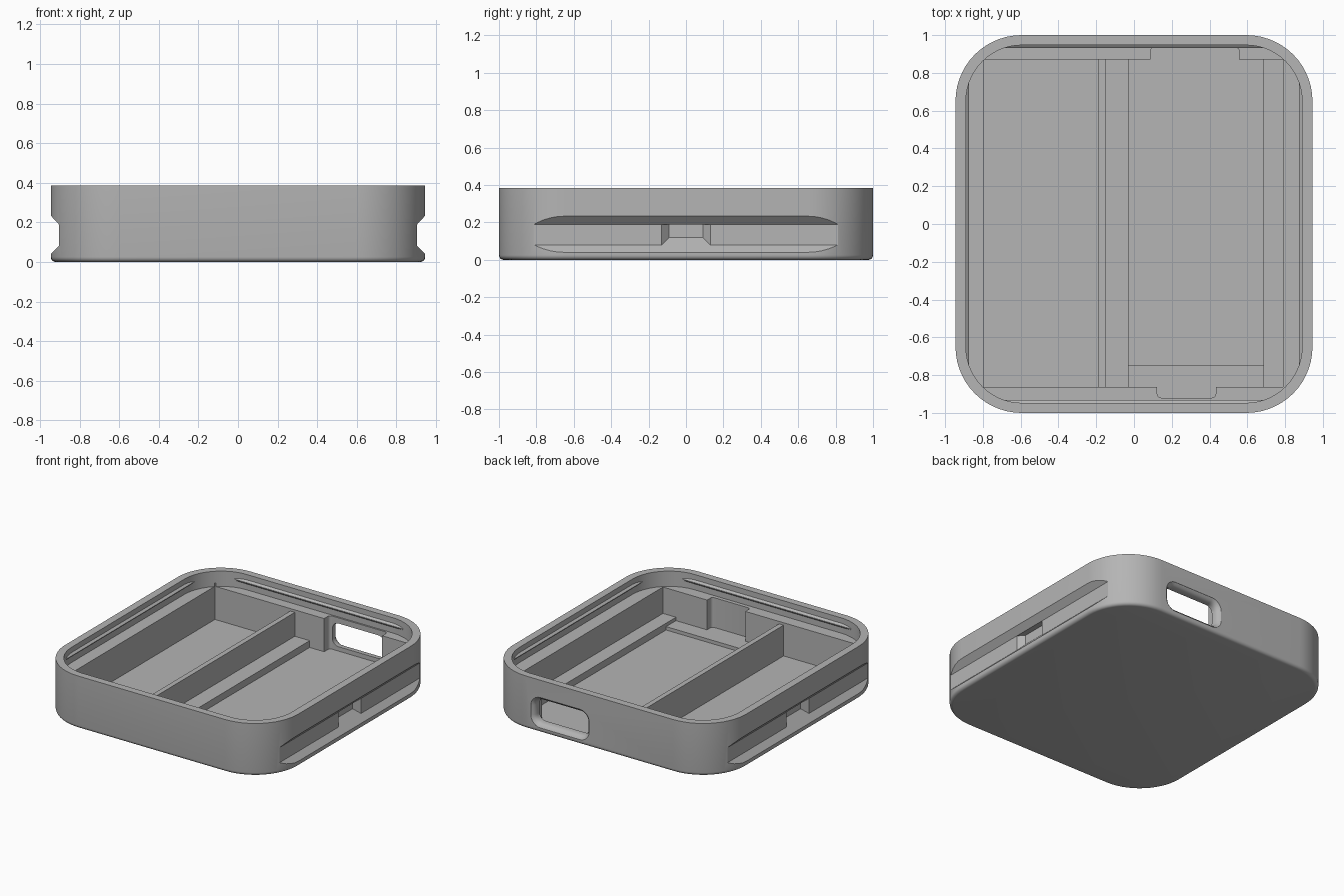
import bpy, bmesh, math
from mathutils import Vector

old = bpy.data.objects.get("Cube")
if old:
    bpy.data.objects.remove(old, do_unlink=True)

grey = bpy.data.materials.new("matte_grey")
grey.use_nodes = True
colour = (0.46, 0.46, 0.46, 1)
grey.diffuse_color = colour
grey.node_tree.nodes["Principled BSDF"].inputs["Base Color"].default_value = colour


def rounded(hx, hy, r, cx=0, cy=0, n=14):
    """Outline of a rounded rectangle as 2D points."""
    pts = []
    for k, (sx, sy) in enumerate([(1, 1), (-1, 1), (-1, -1), (1, -1)]):
        for i in range(n + 1):
            a = math.pi / 2 * (k + i / n)
            pts.append((cx + sx * (hx - r) + r * math.cos(a),
                        cy + sy * (hy - r) + r * math.sin(a)))
    return pts


def loft(name, rings):
    """Closed solid skinned through matching rings of 3D points."""
    bm = bmesh.new()
    loops = [[bm.verts.new(p) for p in ring] for ring in rings]
    for a, b in zip(loops, loops[1:]):
        for i in range(len(a)):
            j = (i + 1) % len(a)
            bm.faces.new((a[i], a[j], b[j], b[i]))
    bm.faces.new(loops[0])
    bm.faces.new(loops[-1])
    bmesh.ops.recalc_face_normals(bm, faces=bm.faces)
    mesh = bpy.data.meshes.new(name)
    bm.to_mesh(mesh)
    bm.free()
    mesh.materials.append(grey)
    ob = bpy.data.objects.new(name, mesh)
    bpy.context.collection.objects.link(ob)
    return ob


def prism(name, outline, z0, z1):
    return loft(name, [[(x, y, z) for x, y in outline] for z in (z0, z1)])


def box(name, x0, x1, y0, y1, z0, z1):
    return prism(name, [(x0, y0), (x1, y0), (x1, y1), (x0, y1)], z0, z1)


def cut(body, cutter):
    """Subtract a cutter from the body and discard it."""
    cutter.hide_render = True
    mod = body.modifiers.new("cut", "BOOLEAN")
    mod.operation, mod.solver, mod.object = "DIFFERENCE", "EXACT", cutter
    bpy.context.view_layer.objects.active = body
    bpy.ops.object.modifier_apply(modifier=mod.name)
    bpy.data.objects.remove(cutter, do_unlink=True)


TOP, LEDGE, FLOOR, SHELF = 0.385, 0.273, 0.03, 0.08
FRONT, BACK = -0.862, 0.872

# Tray body with a small rounded bottom edge
fillet = 0.025
rings = []
for i in range(6):
    a = math.pi / 2 * i / 5
    inset = fillet * (1 - math.sin(a))
    z = fillet * (1 - math.cos(a))
    rings.append([(x, y, z) for x, y in rounded(0.945 - inset, 1 - inset, 0.35 - inset)])
rings.append([(x, y, TOP) for x, y in rounded(0.945, 1, 0.35)])
body = loft("tray_body", rings)

# Lid recess and the two compartments, leaving the divider and shelves
cut(body, prism("lid_recess", rounded(0.89, 0.947, 0.297), LEDGE, 0.5))
cut(body, box("left_bay", -0.797, -0.187, FRONT, BACK, FLOOR, 0.3))
cut(body, box("right_bay", -0.15, 0.79, FRONT, BACK, SHELF, 0.3))
cut(body, box("divider_top", -0.2, -0.14, FRONT, BACK, 0.255, 0.3))
cut(body, box("board_well", -0.03, 0.685, -0.748, BACK, FLOOR, 0.1))
cut(body, box("front_step", -0.03, 0.685, FRONT, -0.7, 0.055, 0.1))

# Pockets in the inner front and back walls
cut(body, prism("front_pocket", rounded(0.155, 0.06, 0.02, 0.278, -0.86, 4), 0.055, 0.3))
cut(body, prism("back_pocket", rounded(0.235, 0.065, 0.02, 0.322, 0.87, 4), FLOOR, 0.3))


# Port opening, flared towards the outside
def port_ring(y, grow):
    return [(x, y, z) for x, z in
            rounded(0.21 + grow, 0.085 + grow, 0.05 + grow, 0.32, 0.147, 6)]


flare = [(0.9, 0), (0.96, 0), (0.975, 0.004), (0.988, 0.012), (0.997, 0.025), (1.02, 0.035)]
cut(body, loft("port", [port_ring(y, g) for y, g in flare]))

# Finger grooves along both sides, each with a flared notch in the middle
for s in (-1, 1):
    profile = [(0.905, 0.08), (0.905, 0.19), (0.965, 0.255), (0.965, 0.02)]
    cut(body, loft("groove", [[(s * x, y, z) for x, z in profile] for y in (-1.1, 1.1)]))
    notch = []
    for x, hy, low in [(0.925, 0.15, 0.06), (0.865, 0.09, 0.12)]:
        notch.append([(s * x, -hy, low), (s * x, hy, low), (s * x, hy, 0.19), (s * x, -hy, 0.19)])
    cut(body, loft("notch", notch))

# Snap ridges inside the rim
wedge = [(0.005, 0.35), (-0.016, 0.334), (-0.016, 0.328), (0.005, 0.312)]
for s, side, end in [(-1, "left", "front"), (1, "right", "back")]:
    loft(side + "_snap_ridge",
         [[(s * (0.89 + d), y, z) for d, z in wedge] for y in (-0.77, 0.77)])
    loft(end + "_snap_ridge",
         [[(x, s * (0.947 + d), z) for d, z in wedge] for x in (-0.71, 0.71)])

# Smooth the curved walls while keeping edges crisp
bpy.ops.object.select_all(action="DESELECT")
body.select_set(True)
bpy.context.view_layer.objects.active = body
bpy.ops.object.shade_smooth_by_angle(angle=math.radians(25))
